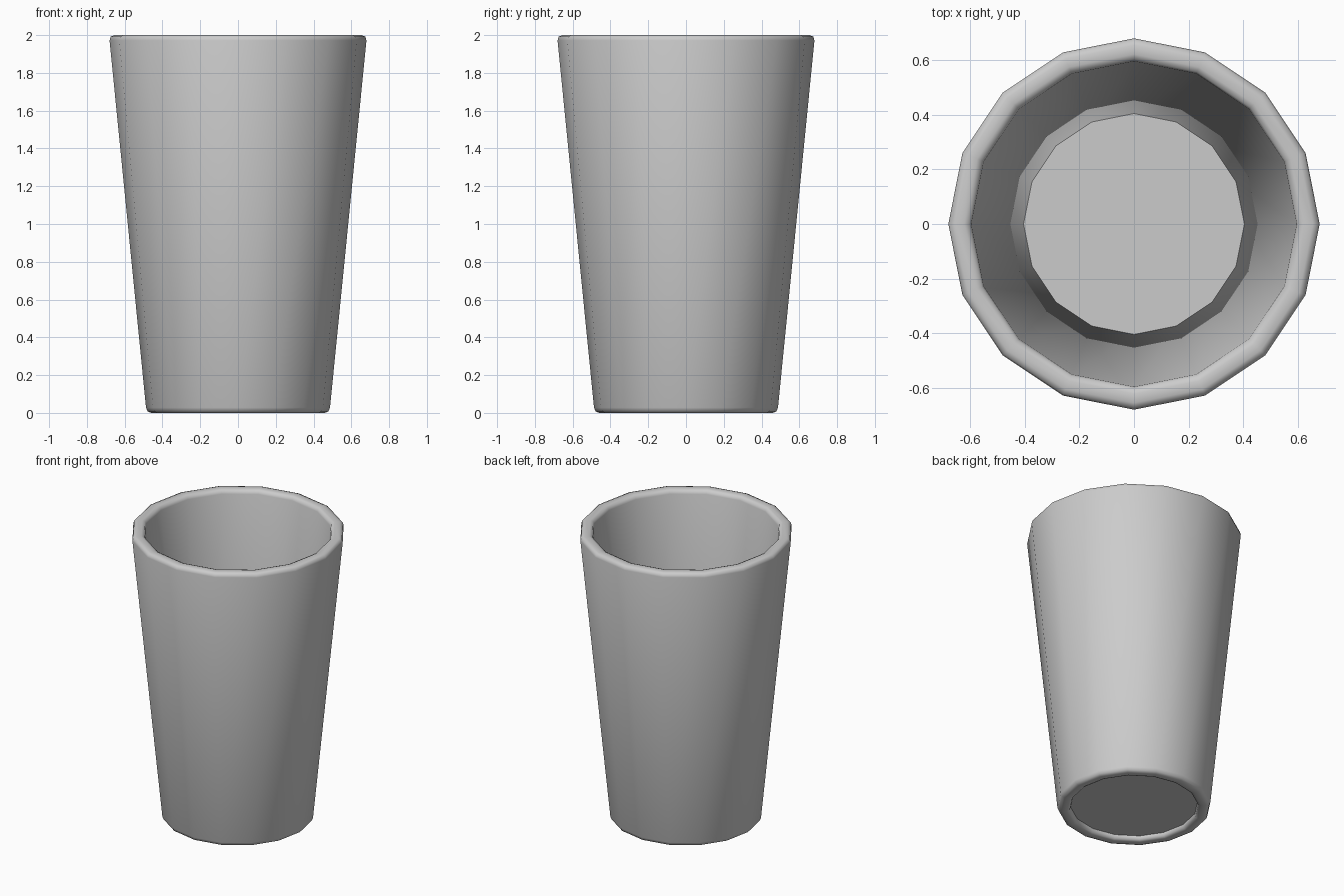
import bpy, bmesh
from math import cos, sin, pi

if "Cube" in bpy.data.objects:
    bpy.data.objects.remove(bpy.data.objects["Cube"])

SIDES = 16


def ring(bm, r, z):
    return [bm.verts.new((r * cos(2 * pi * i / SIDES), r * sin(2 * pi * i / SIDES), z))
            for i in range(SIDES)]


def finish(bm, name, smooth):
    bmesh.ops.recalc_face_normals(bm, faces=bm.faces)
    for f in bm.faces:
        f.smooth = smooth
    mesh = bpy.data.meshes.new(name)
    bm.to_mesh(mesh)
    bm.free()
    obj = bpy.data.objects.new(name, mesh)
    bpy.context.collection.objects.link(obj)
    return obj


# Tapered wall with rounded rim and foot: closed (radius, z) profile, revolved
profile = [(0.487, 0.028), (0.68, 1.972), (0.674, 1.992), (0.655, 2.0),
           (0.622, 2.0), (0.603, 1.992), (0.596, 1.972),
           (0.404, 0.028), (0.409, 0.008), (0.426, 0.0),
           (0.46, 0.0), (0.479, 0.008)]
bm = bmesh.new()
rings = [ring(bm, r, z) for r, z in profile]
for k, a in enumerate(rings):
    b = rings[(k + 1) % len(rings)]
    for i in range(SIDES):
        j = (i + 1) % SIDES
        bm.faces.new((a[i], a[j], b[j], b[i]))
finish(bm, "cup_wall", True)

# Flat floor closing the bottom of the wall
bm = bmesh.new()
bm.faces.new(ring(bm, 0.405, 0.032))
finish(bm, "cup_floor", False)
